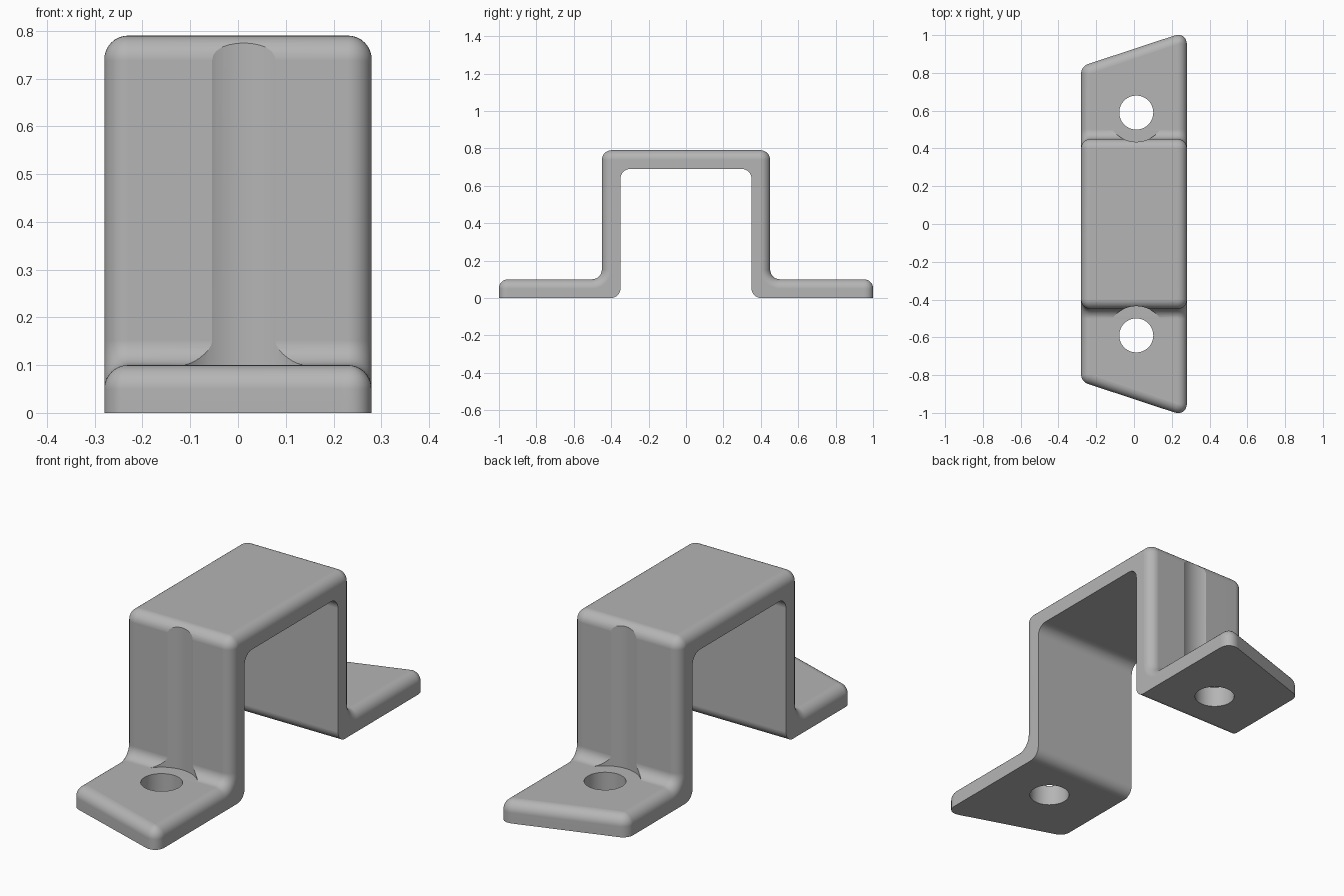
import bpy, bmesh, math
from mathutils import Vector

if "Cube" in bpy.data.objects:
    bpy.data.objects.remove(bpy.data.objects["Cube"])

HALF_W, THICK, HEIGHT = 0.28, 0.1, 0.79
WALL_OUT, WALL_IN = 0.45, 0.35
ROUND, BEND, STEPS = 0.05, 0.052, 8
END_Y, SLANT = 0.927, 0.33
HOLE_X, HOLE_Y = 0.012, 0.59

steel = bpy.data.materials.new("grey steel")
steel.use_nodes = True
colour = (0.46, 0.46, 0.46, 1)
steel.diffuse_color = colour
steel.node_tree.nodes["Principled BSDF"].inputs["Base Color"].default_value = colour


def fillet(points, radii):
    """Round the square corners of a closed outline."""
    out = []
    for i, (p, r) in enumerate(zip(points, radii)):
        if r == 0:
            out.append(p)
            continue
        a = (points[i - 1] - p).normalized()
        b = (points[(i + 1) % len(points)] - p).normalized()
        for k in range(STEPS + 1):
            t = math.pi / 2 * k / STEPS
            out.append(p + r * (a * (1 - math.sin(t)) + b * (1 - math.cos(t))))
    return out


# Hat-shaped side profile: half outline, mirrored
half = [((WALL_IN, HEIGHT - THICK), BEND), ((WALL_IN, 0), BEND), ((END_Y, 0), 0),
        ((END_Y, THICK), 0), ((WALL_OUT, THICK), BEND), ((WALL_OUT, HEIGHT), BEND)]
full = half + [((-y, z), r) for (y, z), r in reversed(half)]
outline = fillet([Vector(p) for p, r in full], [r for p, r in full])

# Extrude across the width, with slanted foot ends
bm = bmesh.new()
face = bm.faces.new([bm.verts.new((-HALF_W, p.x, p.y)) for p in outline])
extruded = bmesh.ops.extrude_face_region(bm, geom=[face])
for v in extruded["geom"]:
    if isinstance(v, bmesh.types.BMVert):
        v.co.x = HALF_W
for v in bm.verts:
    if abs(v.co.y) > 0.9:
        v.co.y = math.copysign(END_Y + SLANT * v.co.x, v.co.y)
bmesh.ops.recalc_face_normals(bm, faces=bm.faces)

# Round the upright corners of the feet to an equal radius
for side in (-1, 1):
    edges = [e for e in bm.edges
             if all(abs(v.co.y) > 0.7 and v.co.x * side > 0.2 for v in e.verts)
             and abs(e.verts[0].co.z - e.verts[1].co.z) > 0.05]
    corner = math.pi / 2 - side * math.atan(SLANT)
    bmesh.ops.bevel(bm, geom=edges, offset=ROUND / math.tan(corner / 2),
                    segments=STEPS, profile=0.5, affect='EDGES', clamp_overlap=False)
bm.normal_update()


def is_outer(f):
    wall = abs(f.normal.x) < 0.01 and abs(abs(f.calc_center_median().y) - WALL_OUT) < 0.01
    return f.normal.z > 0.01 or wall


# Round the whole rim of the outer surface
rim = [e for e in bm.edges if sum(is_outer(f) for f in e.link_faces) == 1]
bmesh.ops.bevel(bm, geom=rim, offset=ROUND, segments=STEPS, profile=0.5,
                affect='EDGES', clamp_overlap=False)
bmesh.ops.recalc_face_normals(bm, faces=bm.faces)
mesh = bpy.data.meshes.new("bracket")
bm.to_mesh(mesh)
bm.free()
mesh.materials.append(steel)
bracket = bpy.data.objects.new("bracket", mesh)
bpy.context.collection.objects.link(bracket)


def apply_modifier(name):
    bpy.ops.object.select_all(action='DESELECT')
    bracket.select_set(True)
    bpy.context.view_layer.objects.active = bracket
    bpy.ops.object.modifier_apply(modifier=name)


def cut_cylinder(y, radius, bottom, top):
    bpy.ops.mesh.primitive_cylinder_add(vertices=64, radius=radius, depth=top - bottom,
                                        location=(HOLE_X, y, (top + bottom) / 2))
    cutter = bpy.context.object
    cutter.hide_render = True
    cutter.data.materials.append(steel)
    mod = bracket.modifiers.new("cut", 'BOOLEAN')
    mod.operation, mod.solver, mod.object = 'DIFFERENCE', 'EXACT', cutter
    apply_modifier(mod.name)
    bpy.data.objects.remove(cutter)


# Bolt holes, and the tool clearance that scoops the walls
for y in (-HOLE_Y, HOLE_Y):
    cut_cylinder(y, 0.09, -0.1, 0.3)
    cut_cylinder(y, 0.155, THICK + 0.0003, 1)

bpy.ops.object.shade_smooth_by_angle(angle=math.radians(20))
bracket.modifiers.new("clean shading", 'WEIGHTED_NORMAL').keep_sharp = True
apply_modifier("clean shading")
